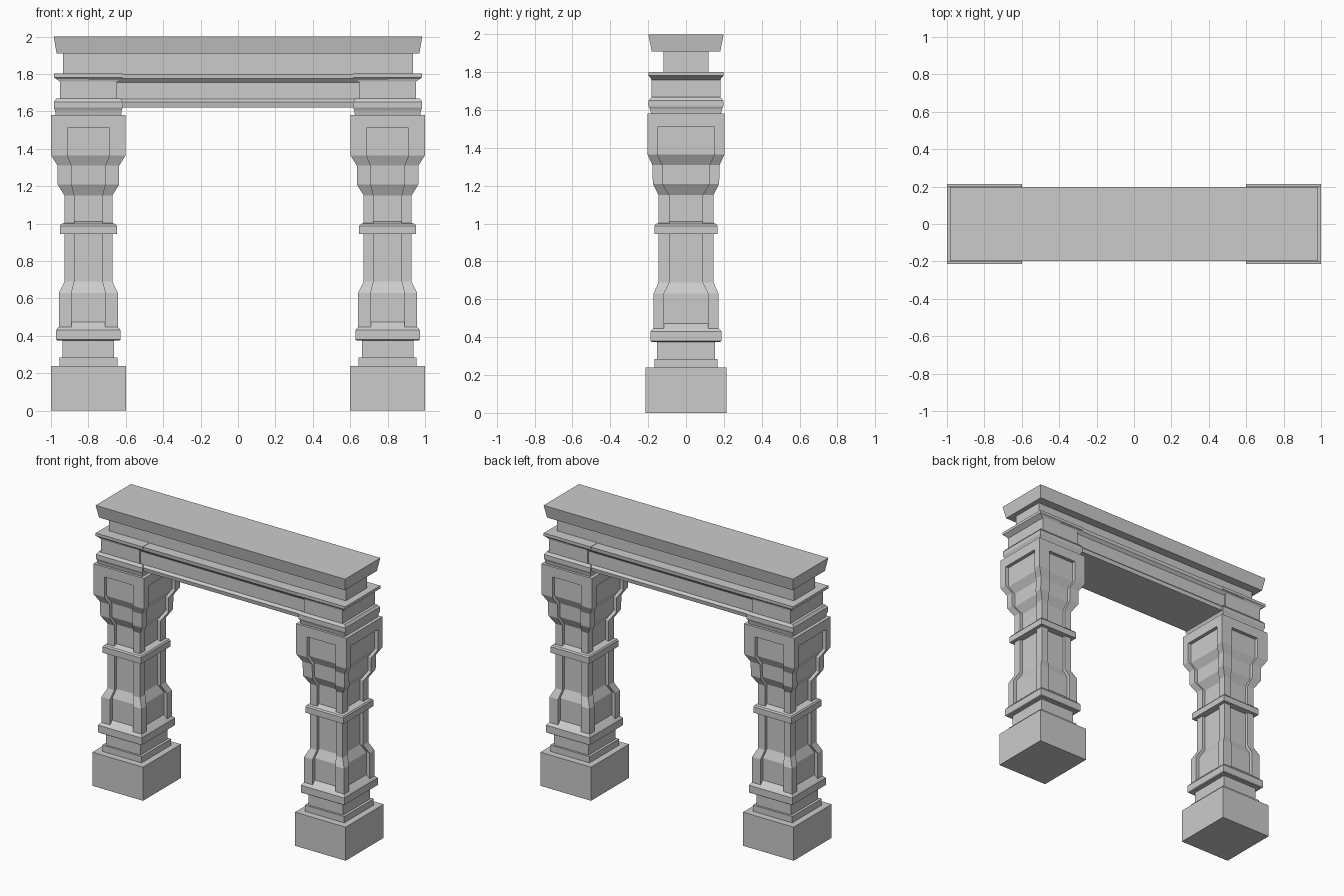
import bpy, bmesh

if "Cube" in bpy.data.objects:
    bpy.data.objects.remove(bpy.data.objects["Cube"])


def loft(name, rings, cx=0.0):
    """Skin a stack of equal-length point rings and cap both ends."""
    bm = bmesh.new()
    loops = [[bm.verts.new((x + cx, y, z)) for x, y, z in r] for r in rings]
    n = len(loops[0])
    for a, b in zip(loops, loops[1:]):
        for i in range(n):
            j = (i + 1) % n
            bm.faces.new((a[i], a[j], b[j], b[i]))
    bm.faces.new(loops[0][::-1])
    bm.faces.new(loops[-1])
    bmesh.ops.recalc_face_normals(bm, faces=bm.faces)
    me = bpy.data.meshes.new(name)
    bm.to_mesh(me)
    bm.free()
    ob = bpy.data.objects.new(name, me)
    bpy.context.collection.objects.link(ob)
    return ob


def rect(z, hx, hy):
    return [(-hx, -hy, z), (hx, -hy, z), (hx, hy, z), (-hx, hy, z)]


def notched(z, hx, hy, px, py, d=0.025):
    """Rectangle with a shallow panel recess in each of its four sides."""
    half = [(-hx, -hy), (-px, -hy), (-px, -hy + d), (px, -hy + d), (px, -hy),
            (hx, -hy), (hx, -py), (hx - d, -py), (hx - d, py), (hx, py)]
    return [(x, y, z) for x, y in half] + [(-x, -y, z) for x, y in half]


def block(name, profile, cx=0.0):
    return loft(name, [rect(*p) for p in profile], cx)


def panelled(name, profile, cx):
    return loft(name, [notched(*p) for p in profile], cx)


for side, cx in (("left", -0.8), ("right", 0.8)):
    # pedestal and stepped base
    block(side + "_pedestal", [(0, .2, .214), (.24, .2, .214)], cx)
    block(side + "_base_steps", [(.24, .155, .166), (.285, .155, .166),
                                 (.285, .137, .152), (.378, .137, .152)], cx)
    block(side + "_base_moulding", [(.375, .165, .182), (.38, .172, .188), (.43, .172, .188),
                                    (.44, .165, .18), (.475, .13, .145)], cx)
    # lower shaft with recessed panels
    panelled(side + "_lower_shaft", [(.435, .158, .172, .09, .117), (.63, .158, .172, .09, .117),
                                     (.69, .128, .145, .075, .087), (.96, .128, .145, .075, .087)], cx)
    # collar
    block(side + "_collar", [(.945, .152, .167), (.988, .152, .167),
                             (.998, .145, .16), (1.012, .1, .118)], cx)
    # flaring upper shaft with recessed panels
    panelled(side + "_upper_shaft", [(.97, .128, .145, .075, .087), (1.15, .128, .145, .075, .087),
                                     (1.21, .165, .175, .09, .123), (1.31, .165, .178, .09, .125),
                                     (1.365, .199, .203, .112, .15), (1.51, .199, .203, .112, .15)], cx)
    block(side + "_capital_band", [(1.51, .199, .203), (1.582, .199, .203)], cx)
    # projecting entablature end above the column
    block(side + "_lintel_end", [(1.58, .175, .185), (1.605, .178, .19), (1.62, .185, .197),
                                 (1.65, .185, .197), (1.668, .172, .183),
                                 (1.668, .152, .183), (1.76, .152, .183),
                                 (1.772, .17, .187), (1.782, .185, .198),
                                 (1.802, .185, .198)], cx)

# lintel span between the columns
block("lintel_span", [(1.622, .8, .185), (1.65, .8, .19), (1.665, .8, .174), (1.755, .8, .174),
                      (1.775, .8, .192), (1.8, .8, .195)])
# recessed neck and top slab
block("neck", [(1.79, .935, .12), (1.92, .935, .12)])
block("top_slab", [(1.91, .97, .181), (2.0, .985, .199)])
